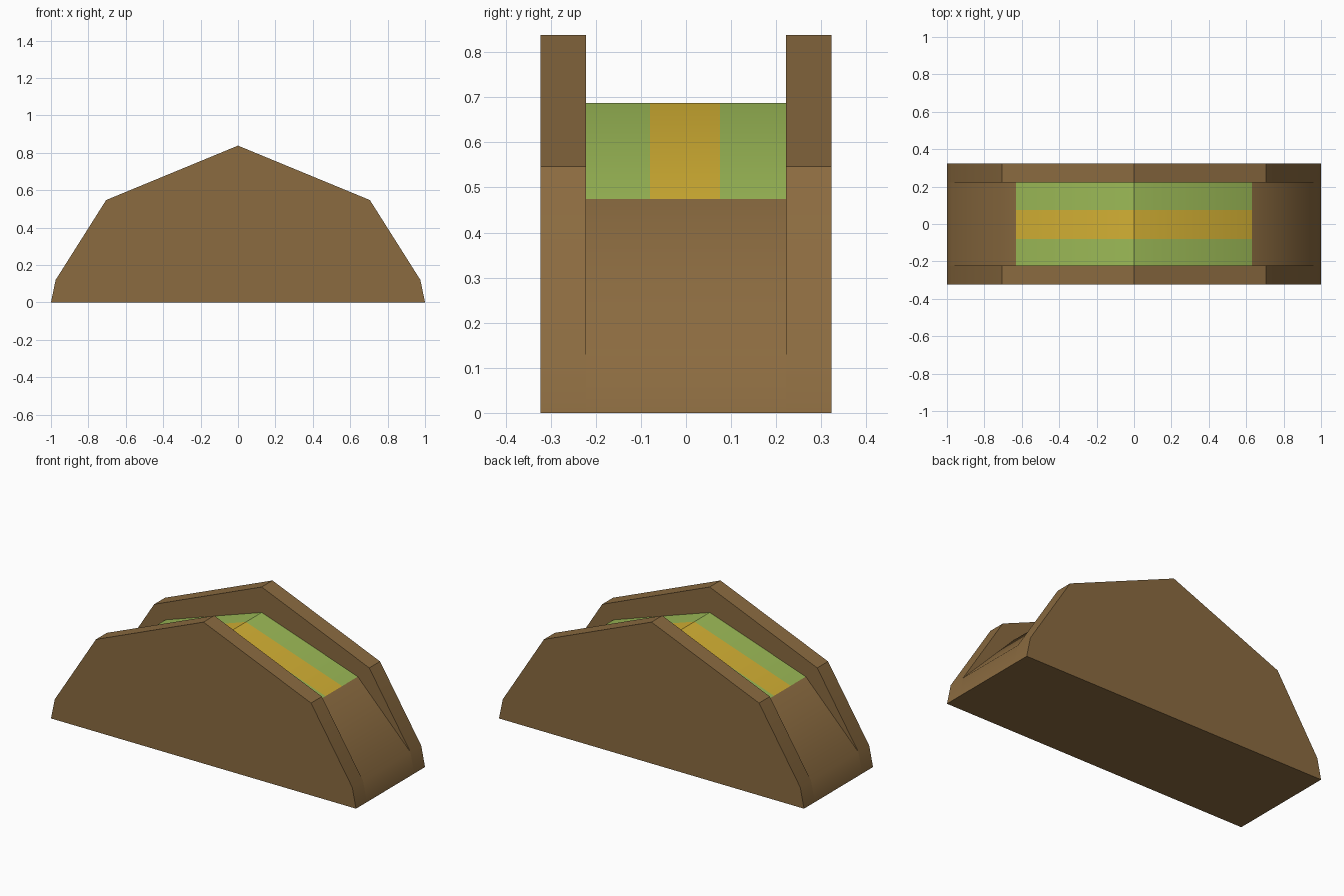
import bpy, bmesh, math

cube = bpy.data.objects.get("Cube")
if cube:
    bpy.data.objects.remove(cube, do_unlink=True)


def material(name, r, g, b):
    def lin(c):
        c /= 255
        return c / 12.92 if c <= 0.04045 else ((c + 0.055) / 1.055) ** 2.4
    col = (lin(r), lin(g), lin(b), 1)
    m = bpy.data.materials.new(name)
    m.use_nodes = True
    m.diffuse_color = col
    bsdf = next(n for n in m.node_tree.nodes if n.type == 'BSDF_PRINCIPLED')
    bsdf.inputs["Base Color"].default_value = col
    bsdf.inputs["Roughness"].default_value = 0.8
    return m


BROWN = material("brown", 139, 107, 64)
GREEN = material("green", 157, 187, 87)
YELLOW = material("yellow", 212, 177, 52)

# Half profiles (x, z) from the base up to the apex
WALL = [(1, 0), (0.975, 0.12), (0.705, 0.547), (0, 0.838)]
CORE = [(1, 0), (0.975, 0.12), (0.63, 0.475), (0, 0.687)]


def prism(name, half, y0, y1, cuts=(), rule=None):
    """Mirror a half profile about x = 0 and extrude it from y0 to y1."""
    outline = half + [(-x, z) for x, z in reversed(half[:-1])]
    bm = bmesh.new()
    face = bm.faces.new([bm.verts.new((x, y0, z)) for x, z in outline])
    ext = bmesh.ops.extrude_face_region(bm, geom=[face])["geom"]
    verts = [v for v in ext if isinstance(v, bmesh.types.BMVert)]
    bmesh.ops.translate(bm, verts=verts, vec=(0, y1 - y0, 0))
    bmesh.ops.recalc_face_normals(bm, faces=bm.faces)
    # Cut only the upper faces, so colour bands can follow the cuts
    for y in cuts:
        top = [f for f in bm.faces if f.normal.z > 0.9]
        geom = top + list({e for f in top for e in f.edges})
        geom += list({v for f in top for v in f.verts})
        bmesh.ops.bisect_plane(bm, geom=geom, plane_co=(0, y, 0), plane_no=(0, 1, 0))
    bm.normal_update()
    if rule:
        for f in bm.faces:
            f.material_index = rule(f)
    me = bpy.data.meshes.new(name)
    bm.to_mesh(me)
    bm.free()
    for m in (BROWN, GREEN, YELLOW) if rule else (BROWN,):
        me.materials.append(m)
    ob = bpy.data.objects.new(name, me)
    bpy.context.collection.objects.link(ob)
    bpy.ops.object.select_all(action='DESELECT')
    ob.select_set(True)
    bpy.context.view_layer.objects.active = ob
    bpy.ops.object.shade_smooth_by_angle(angle=math.radians(33))
    return ob


# Tall outer walls
prism("front_wall", WALL, -0.323, -0.222)
prism("back_wall", WALL, 0.222, 0.323)


# Sunken core: green upper slopes with a yellow stripe, brown end ramps
def core_colour(f):
    if f.normal.z < 0.9:
        return 0
    return 2 if -0.08 < f.calc_center_median().y < 0.075 else 1


prism("sunken_core", CORE, -0.222, 0.222, cuts=(-0.08, 0.075), rule=core_colour)
